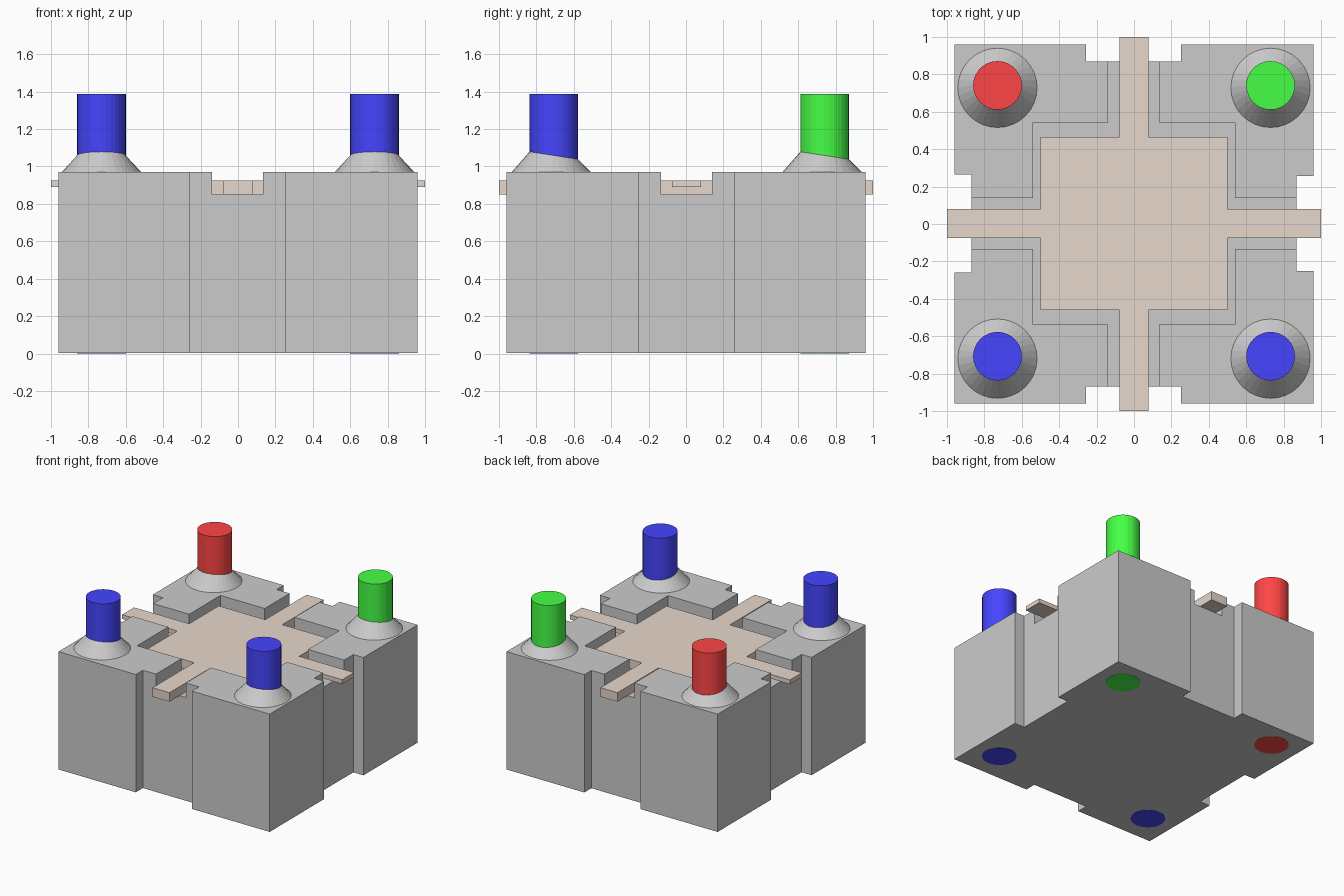
import bpy, bmesh
from math import cos, sin, tau

if "Cube" in bpy.data.objects:
    bpy.data.objects.remove(bpy.data.objects["Cube"])


def finish(name, bm, color=None):
    bmesh.ops.recalc_face_normals(bm, faces=bm.faces)
    mesh = bpy.data.meshes.new(name)
    bm.to_mesh(mesh)
    bm.free()
    obj = bpy.data.objects.new(name, mesh)
    bpy.context.collection.objects.link(obj)
    if color:
        mat = bpy.data.materials.get(color[0]) or bpy.data.materials.new(color[0])
        mat.diffuse_color = (*color[1], 1)
        mat.use_nodes = True
        mat.node_tree.nodes["Principled BSDF"].inputs["Base Color"].default_value = mat.diffuse_color
        mesh.materials.append(mat)
    return obj


def extrude(bm, pts, z0, z1):
    face = bm.faces.new([bm.verts.new((x, y, z0)) for x, y in pts])
    top = bmesh.ops.extrude_face_region(bm, geom=[face], use_keep_orig=True)["geom"]
    for v in top:
        if isinstance(v, bmesh.types.BMVert):
            v.co.z = z1


def plus(ax0, ax1, ay0, ay1, cx, cy0, cy1, rx, ry):
    """Square centre with four arms, counter-clockwise outline."""
    return [(ax0, -ry), (ax1, -ry), (ax1, cy0), (cx, cy0), (cx, ay0), (rx, ay0),
            (rx, ay1), (cx, ay1), (cx, cy1), (ax1, cy1), (ax1, ry), (ax0, ry),
            (ax0, cy1), (-cx, cy1), (-cx, ay1), (-rx, ay1), (-rx, ay0), (-cx, ay0),
            (-cx, cy0), (ax0, cy0)]


TAN = ("tan", (0.8, 0.68, 0.6))
RED = ("red", (1, 0.06, 0.06))
GREEN = ("green", (0.06, 1, 0.06))
BLUE = ("blue", (0.06, 0.06, 1))
TOP, FLOOR = 0.97, 0.85

# Body block with a shallow notch in the middle of each side
E, N = 0.96, 0.868
outline = [(-E, -E), (-0.257, -E), (-0.257, -N), (0.252, -N), (0.252, -E), (E, -E),
           (E, -0.252), (N, -0.252), (N, 0.257), (E, 0.257), (E, E), (0.252, E),
           (0.252, N), (-0.257, N), (-0.257, E), (-E, E), (-E, 0.265),
           (-N, 0.265), (-N, -0.26), (-E, -0.26)]
bm = bmesh.new()
extrude(bm, outline, 0.002, TOP)
body = finish("body", bm)

# Cross-shaped recess cut into the top
bm = bmesh.new()
extrude(bm, plus(-0.138, 0.134, -0.134, 0.138, 0.54, -0.538, 0.543, 1.1, 1.1), FLOOR, 1.2)
cutter = finish("recess_cutter", bm)
cutter.hide_render = True
cutter.hide_set(True)
cut = body.modifiers.new("recess", "BOOLEAN")
cut.object = cutter
cut.operation = "DIFFERENCE"
cut.solver = "EXACT"

# Plate: thick centre and front/back arms, thin side arms
A = 0.077
bm = bmesh.new()
extrude(bm, [(-A, -1), (A, -1), (A, -0.46), (0.5, -0.46), (0.5, 0.464), (A, 0.464),
             (A, 1), (-A, 1), (-A, 0.464), (-0.5, 0.464), (-0.5, -0.46), (-A, -0.46)],
        FLOOR + 0.001, 0.925)
finish("plate", bm, TAN)
for side, label in ((-1, "left"), (1, "right")):
    bm = bmesh.new()
    extrude(bm, [(side * 0.5, -0.075), (side, -0.075), (side, 0.08), (side * 0.5, 0.08)],
            0.89, 0.925)
    finish(label + "_plate_arm", bm, TAN)

# Corner pegs running through the body, each with a conical collar
SEG = 32
for label, x, y, color in (("front_left", -0.73, -0.72, BLUE), ("front_right", 0.73, -0.72, BLUE),
                           ("back_left", -0.73, 0.728, RED), ("back_right", 0.73, 0.728, GREEN)):
    py = y + 0.013
    bm = bmesh.new()
    extrude(bm, [(x + 0.13 * cos(tau * i / SEG), py + 0.13 * sin(tau * i / SEG))
                 for i in range(SEG)], 0, 1.387)
    finish(label + "_peg", bm, color)

    # Collar's upper rim tilts because the peg sits slightly off its axis
    bm = bmesh.new()
    low, high = [], []
    for i in range(SEG):
        c, s = cos(tau * i / SEG), sin(tau * i / SEG)
        low.append(bm.verts.new((x + 0.212 * c, y + 0.212 * s, TOP)))
        high.append(bm.verts.new((x + 0.129 * c, py + 0.129 * s, 1.06 - 0.02 * s)))
    for i in range(SEG):
        j = (i + 1) % SEG
        bm.faces.new((low[i], low[j], high[j], high[i]))
    bm.faces.new(high)
    bm.faces.new(low[::-1])
    finish(label + "_collar", bm)
